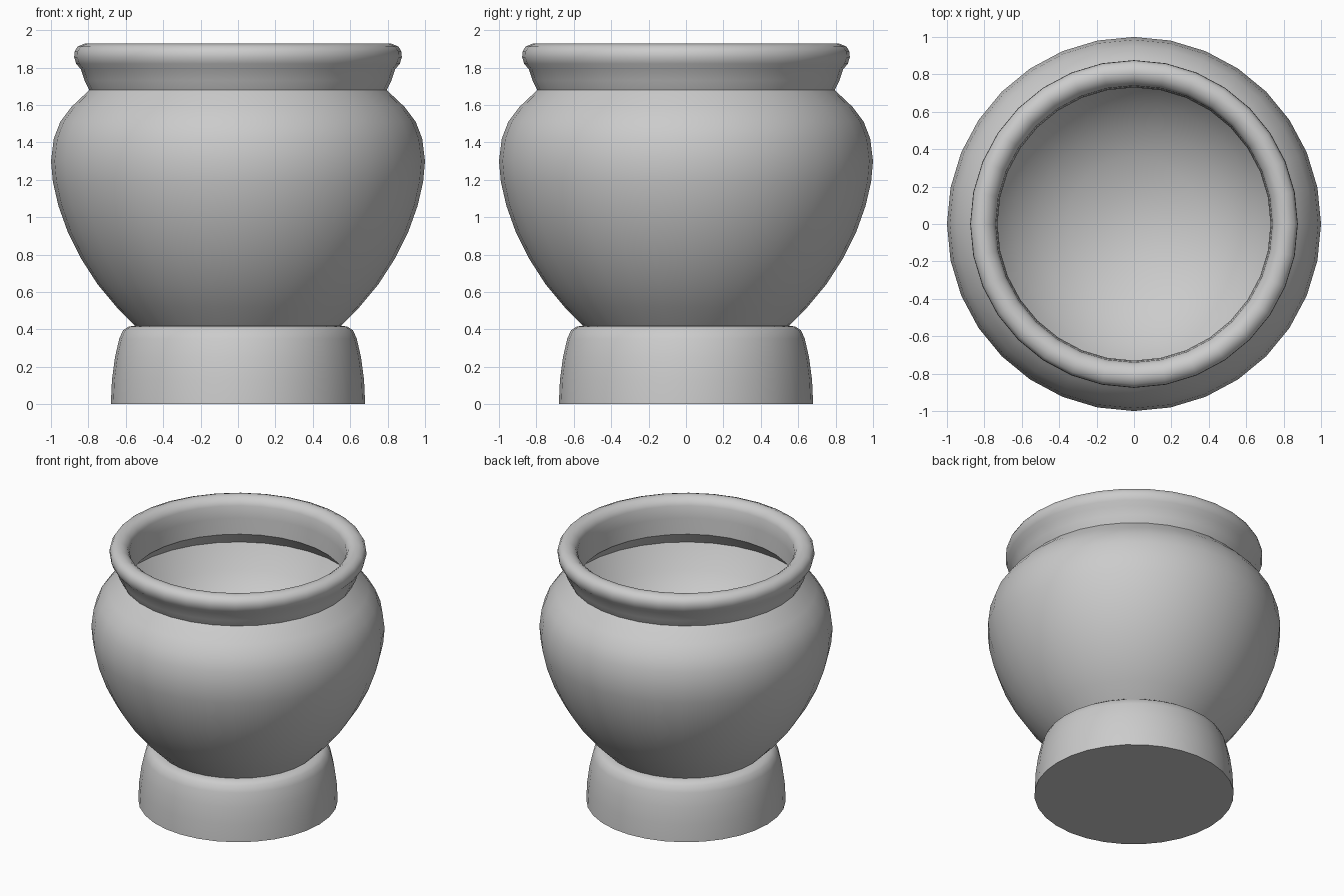
import bpy, bmesh, math

if "Cube" in bpy.data.objects:
    bpy.data.objects.remove(bpy.data.objects["Cube"])

SIDES = 32


def lathe(name, profile):
    """Spin a list of (radius, z) points around the z axis."""
    bm = bmesh.new()
    rings = []
    for r, z in profile:
        if r == 0:
            rings.append([bm.verts.new((0, 0, z))] * SIDES)
        else:
            rings.append([bm.verts.new((r * math.cos(a), r * math.sin(a), z))
                          for a in (2 * math.pi * i / SIDES for i in range(SIDES))])
    for low, high in zip(rings, rings[1:]):
        for i in range(SIDES):
            j = (i + 1) % SIDES
            corners = dict.fromkeys((low[i], low[j], high[j], high[i]))
            bm.faces.new(list(corners))
    bmesh.ops.recalc_face_normals(bm, faces=bm.faces)
    mesh = bpy.data.meshes.new(name)
    bm.to_mesh(mesh)
    bm.free()
    obj = bpy.data.objects.new(name, mesh)
    bpy.context.collection.objects.link(obj)
    bpy.ops.object.select_all(action='DESELECT')
    obj.select_set(True)
    bpy.context.view_layer.objects.active = obj
    bpy.ops.object.shade_smooth_by_angle(angle=math.radians(40))
    return obj


# Solid foot with a rounded shoulder
lathe("foot", [(0, 0), (0.68, 0), (0.674, 0.13), (0.658, 0.25), (0.635, 0.35),
               (0.615, 0.395), (0.585, 0.415), (0.55, 0.42), (0, 0.42)])

# Hollow pot: outer belly, flared neck, rolled rim, then the inside
belly = [(0, 0.42), (0.55, 0.42), (0.65, 0.52), (0.75, 0.64), (0.84, 0.78),
         (0.91, 0.92), (0.96, 1.06), (0.99, 1.19), (1.0, 1.30), (0.985, 1.42),
         (0.95, 1.51), (0.89, 1.59), (0.80, 1.675)]
rim = [(0.795, 1.68), (0.82, 1.73), (0.84, 1.79), (0.865, 1.82), (0.876, 1.855),
       (0.874, 1.885), (0.858, 1.912), (0.82, 1.928), (0.785, 1.922),
       (0.755, 1.90), (0.74, 1.87), (0.735, 1.78), (0.73, 1.66)]
inside = [(0.84, 1.55), (0.75, 1.38), (0.65, 1.26), (0.52, 1.15),
          (0.36, 1.07), (0.18, 1.02), (0, 1.0)]
lathe("pot", belly + rim + inside)
